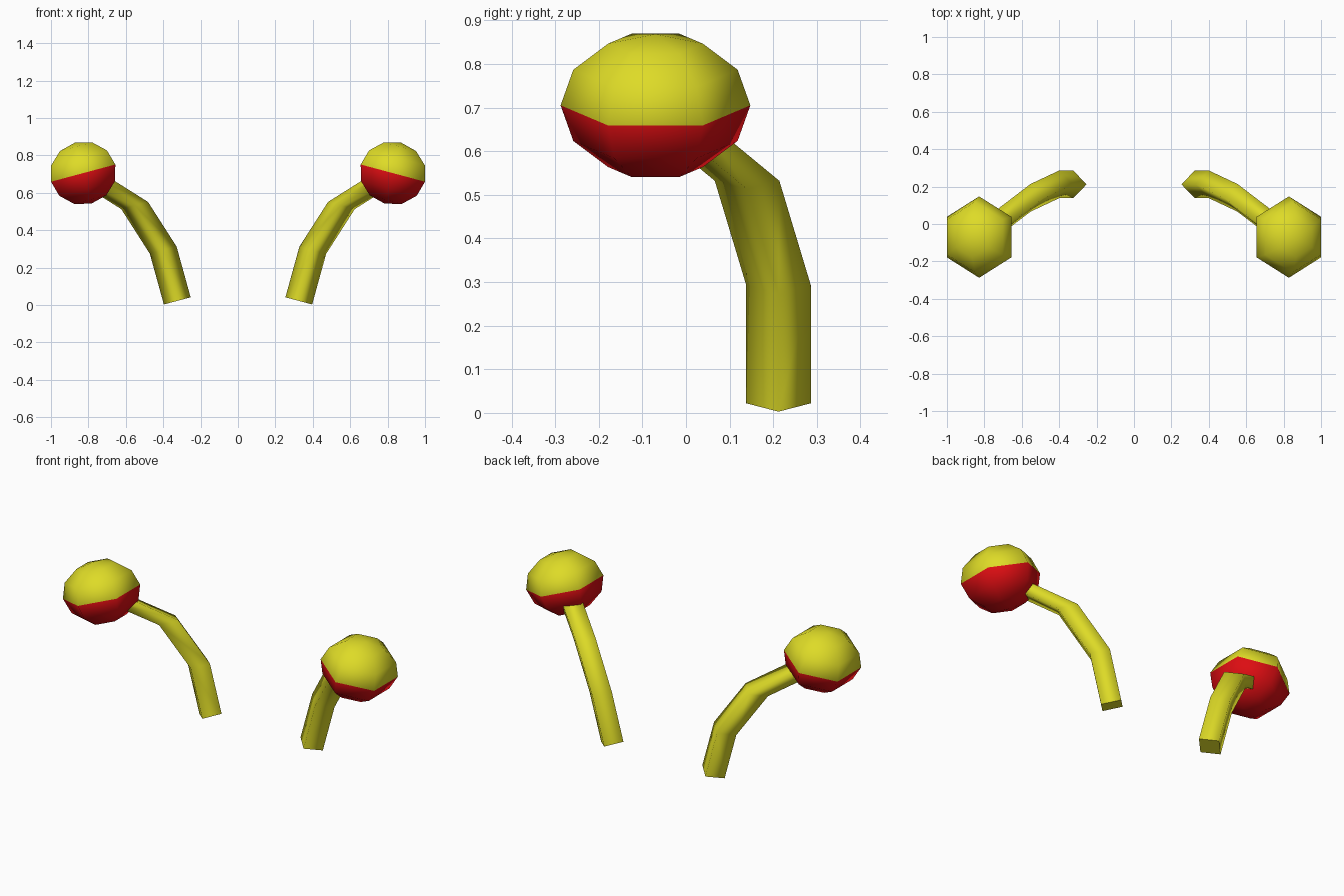
import bpy, bmesh, math
from mathutils import Vector, Matrix

if "Cube" in bpy.data.objects:
    bpy.data.objects.remove(bpy.data.objects["Cube"])

TILT = math.radians(15)
BALL_CENTRE = Vector((0.828, -0.07, 0.705))


def material(name, rgb):
    m = bpy.data.materials.new(name)
    m.diffuse_color = (*rgb, 1)
    m.use_nodes = True
    m.node_tree.nodes["Principled BSDF"].inputs["Base Color"].default_value = m.diffuse_color
    return m


yellow = material("yellow", (0.73, 0.71, 0.02))
red = material("red", (0.72, 0.004, 0.006))


def finish(bm, name, side, mats):
    # mirror to the requested side, fix normals, make the object
    bmesh.ops.scale(bm, vec=(side, 1, 1), verts=bm.verts)
    bmesh.ops.recalc_face_normals(bm, faces=bm.faces)
    mesh = bpy.data.meshes.new(name)
    bm.to_mesh(mesh)
    bm.free()
    for m in mats:
        mesh.materials.append(m)
    ob = bpy.data.objects.new(name, mesh)
    bpy.context.collection.objects.link(ob)


def ball(name, side):
    # six-sided sphere, leaning outward, lower half red
    bm = bmesh.new()
    bmesh.ops.create_uvsphere(bm, u_segments=6, v_segments=6, radius=1,
                              matrix=Matrix.Rotation(math.pi / 2, 4, 'Z'))
    # put two corners of each ring on the y axis
    if max(v.co.y for v in bm.verts) < 0.95:
        bmesh.ops.rotate(bm, verts=bm.verts, matrix=Matrix.Rotation(math.pi / 6, 3, 'Z'))
    for f in bm.faces:
        f.smooth = True
        f.material_index = 1 if f.calc_center_median().z < 0 else 0
    bmesh.ops.scale(bm, vec=(0.2055, 0.2175, 0.169), verts=bm.verts)
    bmesh.ops.rotate(bm, verts=bm.verts, matrix=Matrix.Rotation(TILT, 3, 'Y'))
    bmesh.ops.translate(bm, vec=BALL_CENTRE, verts=bm.verts)
    finish(bm, name, side, (yellow, red))


def stalk(name, side):
    # diamond section swept along a bent path into the ball
    path = [(0.325, 0.212, 0.022), (0.40, 0.212, 0.293),
            (0.553, 0.14, 0.532), BALL_CENTRE]
    u = Vector((math.cos(TILT), 0, -math.sin(TILT))) * 0.074
    w = Vector((0, 0.074, 0))
    bm = bmesh.new()
    rings = [[bm.verts.new(Vector(p) + o) for o in (u, w, -u, -w)] for p in path]
    for a, b in zip(rings, rings[1:]):
        for i in range(4):
            j = (i + 1) % 4
            bm.faces.new((a[i], a[j], b[j], b[i])).smooth = True
    # flat ends
    for r in (rings[0], rings[-1]):
        cap = bm.faces.new(r)
        for e in cap.edges:
            e.smooth = False
    finish(bm, name, side, (yellow,))


for label, side in (("right", 1), ("left", -1)):
    ball(label + "_ball", side)
    stalk(label + "_stalk", side)
